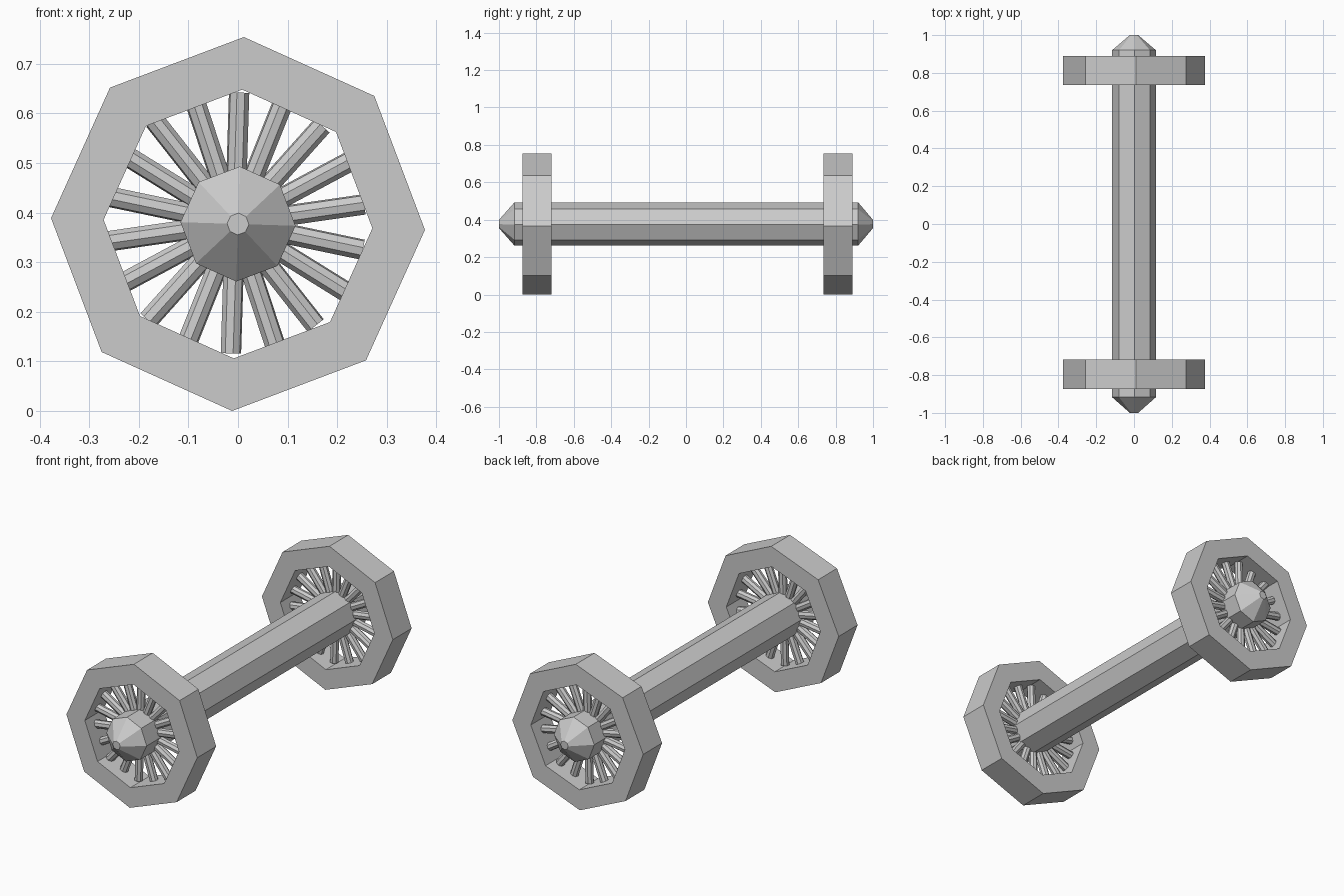
import bpy, bmesh
from math import cos, sin, pi, radians

if "Cube" in bpy.data.objects:
    bpy.data.objects.remove(bpy.data.objects["Cube"])

CZ = 0.377             # wheel centre height
TWIST = radians(-1.8)  # shared rotation of wheels, axle and spokes


def lathe(name, profile, closed):
    """Eight-sided turned part around the y axis; profile is (radius, y)."""
    bm = bmesh.new()
    rings = []
    for r, y in profile:
        rings.append([bm.verts.new((r * cos(TWIST + k * pi / 4), y,
                                    CZ + r * sin(TWIST + k * pi / 4))) for k in range(8)])
    pairs = list(zip(rings, rings[1:]))
    if closed:
        pairs.append((rings[-1], rings[0]))
    else:
        bm.faces.new(rings[0])
        bm.faces.new(rings[-1])
    for a, b in pairs:
        for k in range(8):
            n = (k + 1) % 8
            bm.faces.new((a[k], a[n], b[n], b[k]))
    finish(name, bm)


def finish(name, bm):
    bmesh.ops.recalc_face_normals(bm, faces=bm.faces)
    me = bpy.data.meshes.new(name)
    bm.to_mesh(me)
    bm.free()
    bpy.context.collection.objects.link(bpy.data.objects.new(name, me))


def spokes(name, y, count=18, r=0.021, length=0.263):
    """Thin octagonal rods radiating from the hub."""
    bm = bmesh.new()
    cx, cz = -0.006, CZ + 0.002
    for i in range(count):
        a = pi / 2 + TWIST + i * 2 * pi / count
        ends = []
        for d in (0.06, length):
            ring = []
            for k in range(8):
                t = radians(12) + k * pi / 4
                u, v = r * cos(t), r * sin(t)
                ring.append(bm.verts.new((cx + d * cos(a) - u * sin(a), y + v,
                                          cz + d * sin(a) + u * cos(a))))
            ends.append(ring)
            bm.faces.new(ring)
        for k in range(8):
            n = (k + 1) % 8
            bm.faces.new((ends[0][k], ends[0][n], ends[1][n], ends[1][k]))
    finish(name, bm)


# Axle with tapered end caps
lathe("axle", [(0.022, -1), (0.116, -0.917), (0.116, 0.92), (0.022, 1)], False)

# Wheels: thick octagonal rim plus spokes
for side, y0, y1 in (("front", -0.873, -0.718), ("back", 0.735, 0.89)):
    lathe(side + "_wheel_rim", [(0.377, y0), (0.377, y1), (0.271, y1), (0.271, y0)], True)
    spokes(side + "_wheel_spokes", (y0 + y1) / 2)
